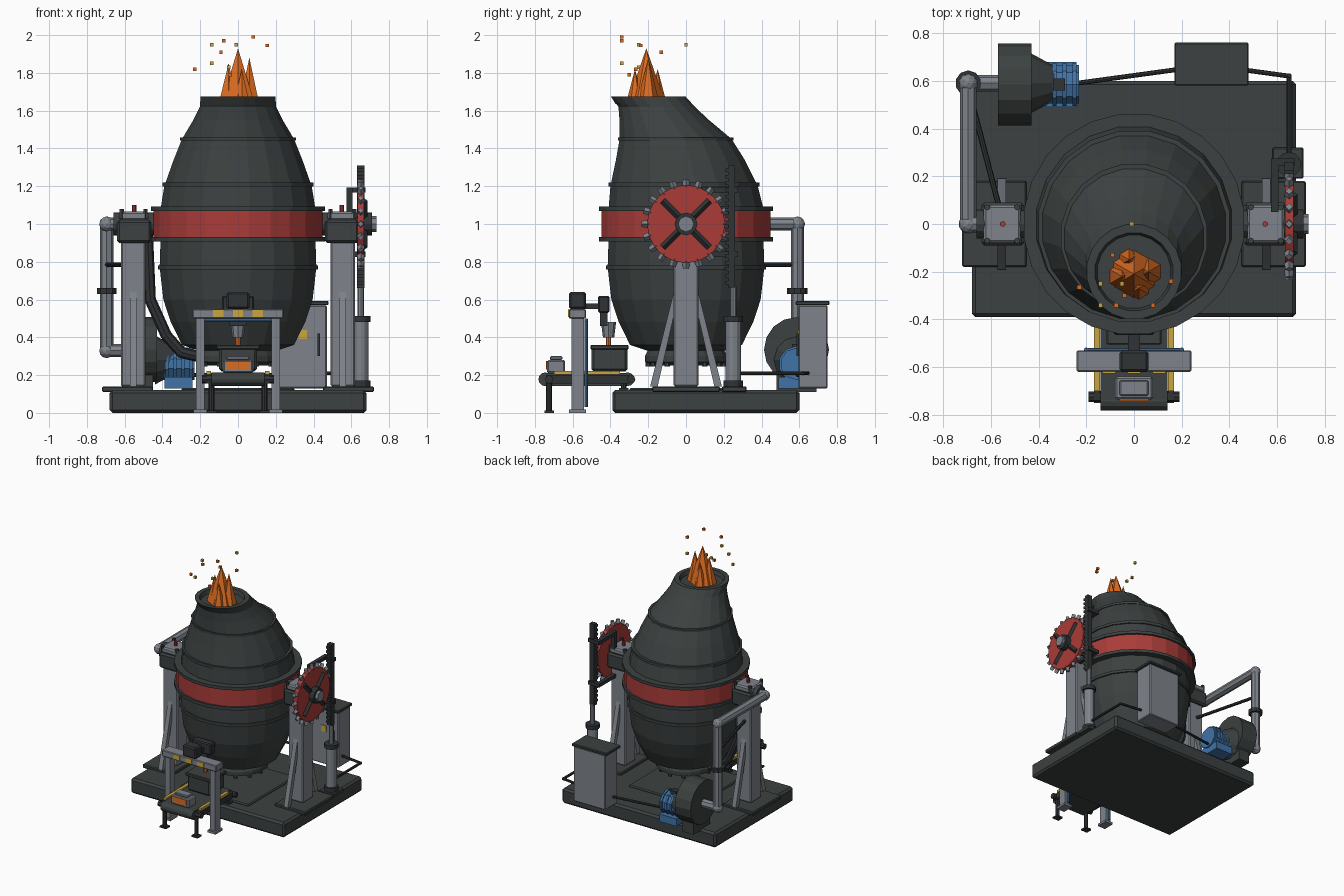
import bpy, bmesh, math
from mathutils import Vector

if "Cube" in bpy.data.objects:
    bpy.data.objects.remove(bpy.data.objects["Cube"])


def material(name, rgb):
    m = bpy.data.materials.new(name)
    m.use_nodes = True
    m.diffuse_color = (*rgb, 1)
    m.node_tree.nodes["Principled BSDF"].inputs["Base Color"].default_value = (*rgb, 1)
    return m


DARK = material("dark iron", (0.045, 0.053, 0.052))
BLACK = material("black steel", (0.03, 0.033, 0.036))
GREY = material("grey steel", (0.21, 0.23, 0.26))
RED = material("red paint", (0.4, 0.045, 0.04))
BLUE = material("blue paint", (0.05, 0.17, 0.39))
YELLOW = material("yellow paint", (0.58, 0.38, 0.05))
ORANGE = material("molten orange", (0.72, 0.15, 0.015))


def finish(name, bm, mat):
    bmesh.ops.recalc_face_normals(bm, faces=bm.faces)
    me = bpy.data.meshes.new(name)
    bm.to_mesh(me)
    bm.free()
    me.materials.append(mat)
    ob = bpy.data.objects.new(name, me)
    bpy.context.collection.objects.link(ob)
    return ob


def box(name, x, y, z, mat, bevel=0.0):
    """Box from (low, high) pairs."""
    bm = bmesh.new()
    bmesh.ops.create_cube(bm, size=1)
    for v in bm.verts:
        v.co = [(lo + hi) / 2 + c * (hi - lo) for c, (lo, hi) in zip(v.co, (x, y, z))]
    ob = finish(name, bm, mat)
    if bevel:
        mod = ob.modifiers.new("bevel", "BEVEL")
        mod.width, mod.segments = bevel, 1
    return ob


def rod(name, a, b, r, mat, n=8, r2=None):
    """Cylinder or cone between two points."""
    a, b = Vector(a), Vector(b)
    bm = bmesh.new()
    bmesh.ops.create_cone(bm, cap_ends=True, segments=n, radius1=r,
                          radius2=r if r2 is None else r2, depth=(b - a).length)
    rot = (b - a).to_track_quat('Z', 'Y')
    for v in bm.verts:
        v.co = rot @ v.co + (a + b) / 2
    return finish(name, bm, mat)


def pipe(name, pts, r, mat, elbow=1.15):
    for a, b in zip(pts, pts[1:]):
        rod(name, a, b, r, mat)
    for p in pts[1:-1]:
        bm = bmesh.new()
        bmesh.ops.create_icosphere(bm, subdivisions=2, radius=r * elbow)
        bmesh.ops.translate(bm, verts=bm.verts, vec=p)
        finish(name + "_elbow", bm, mat)


def loft(name, rings, mat, n=20):
    """Skin of round sections given as (height, y centre, radius)."""
    bm = bmesh.new()
    loops = []
    for z, cy, r in rings:
        loops.append([bm.verts.new((r * math.cos(t), cy + r * math.sin(t), z))
                      for t in (math.tau * (i + 0.5) / n for i in range(n))])
    for lo, hi in zip(loops, loops[1:]):
        for i in range(n):
            j = (i + 1) % n
            bm.faces.new((lo[i], lo[j], hi[j], hi[i]))
    bm.faces.new(loops[0])
    bm.faces.new(loops[-1])
    return finish(name, bm, mat)


# Base
box("base_slab", (-.68, .68), (-.39, .60), (0, .12), DARK, .015)
box("base_plate", (-.3, .3), (-.3, .3), (.11, .132), DARK, .008)

# Vessel with offset neck and hollow mouth
loft("vessel_shell", [(.33, 0, .21), (.36, 0, .30), (.48, 0, .36), (.6, 0, .40), (.77, 0, .42),
     (.92, 0, .415), (1.08, 0, .415), (1.2, -.01, .395), (1.34, -.03, .345), (1.45, -.055, .30),
     (1.55, -.115, .24), (1.62, -.155, .205), (1.675, -.2, .2), (1.675, -.2, .165),
     (1.63, -.2, .15)], DARK)
for z, cy, r, h in ((.77, 0, .43, .022), (1.21, -.01, .405, .022), (1.45, -.055, .31, .018)):
    loft("vessel_band", [(z - h / 2, cy, r), (z + h / 2, cy, r)], DARK)
loft("vessel_lip", [(1.635, -.175, .2), (1.675, -.2, .2), (1.675, -.2, .165), (1.645, -.2, .16)], DARK)
loft("red_belt", [(.92, 0, .45), (1.08, 0, .45)], RED, 24)
for z in (.92, 1.08):
    loft("belt_flange", [(z - .012, 0, .465), (z + .012, 0, .465)], DARK, 24)
loft("bottom_plate", [(.25, 0, .17), (.27, 0, .22), (.30, 0, .22), (.34, 0, .20)], DARK)
for i in range(12):
    t = math.tau * i / 12
    x, y = .2 * math.cos(t), .2 * math.sin(t)
    rod("bottom_bolt", (x, y, .245), (x, y, .31), .014, DARK, 6)

# Flames and sparks
for x, y, top, r in ((0, -.21, 1.93, .105), (.06, -.2, 1.88, .062),
                     (-.05, -.22, 1.85, .062), (.02, -.27, 1.82, .05), (-.02, -.15, 1.82, .05)):
    rod("flame", (x, y, 1.63), (x, y, top), r, ORANGE, 6, 0)
SPARKS = ((-.01, 0, 1.95), (.08, -.34, 1.99), (-.075, -.34, 1.97), (-.14, -.34, 1.85),
          (-.23, -.265, 1.82), (-.04, -.3, 1.79), (-.14, -.25, 1.95), (.155, -.24, 1.945),
          (-.09, -.13, 1.91), (-.05, -.25, 1.83))
for i, p in enumerate(SPARKS):
    box("spark", *[(c - .009, c + .009) for c in p], ORANGE if i % 3 else YELLOW)

# Mirrored trunnion stands
for s in (-1, 1):
    def sx(a, b):
        return tuple(sorted((s * a, s * b)))
    box("stand_foot", sx(.45, .72), (-.18, .18), (.11, .14), DARK, .006)
    box("stand_column", sx(.49, .62), (-.065, .065), (.14, .92), GREY, .008)
    box("bearing_block", sx(.46, .64), (-.09, .09), (.9, 1.02), DARK, .012)
    box("bearing_cap", sx(.475, .63), (-.08, .08), (1.02, 1.065), GREY, .01)
    rod("cap_button", (s * .55, 0, 1.06), (s * .55, 0, 1.1), .012, RED)
    rod("trunnion_shaft", (s * .4, 0, 1), (s * .66, 0, 1), .06, DARK, 12)
    for e in (-1, 1):
        bm = bmesh.new()
        prof = [(e * y, z) for y, z in ((.15, .14), (.19, .14), (.06, .66), (.04, .62))]
        face = bm.faces.new([bm.verts.new((s * .555 - .018, y, z)) for y, z in prof])
        ext = bmesh.ops.extrude_face_region(bm, geom=[face])["geom"]
        bmesh.ops.translate(bm, vec=(.036, 0, 0),
                            verts=[g for g in ext if isinstance(g, bmesh.types.BMVert)])
        finish("stand_brace", bm, GREY)
        for x in (.49, .615):
            rod("cap_bolt", (s * x, e * .07, 1.03), (s * x, e * .07, 1.08), .013, DARK, 6)

# Tilting gear
rod("gear_disc", (.632, 0, 1), (.668, 0, 1), .205, RED, 32)
for i in range(20):
    t = math.tau * i / 20
    d = Vector((0, math.cos(t), math.sin(t)))
    c = Vector((.65, 0, 1))
    rod("gear_tooth", c + d * .195, c + d * .235, .021, GREY, 4, .016)
for t in (.25, .75):
    d = Vector((0, math.cos(t * math.pi), math.sin(t * math.pi))) * .175
    rod("gear_spoke", Vector((.665, 0, 1)) - d, Vector((.665, 0, 1)) + d, .021, BLACK, 4)
rod("gear_hub", (.6, 0, 1), (.71, 0, 1), .06, BLACK, 12)
rod("hub_cap", (.71, 0, 1), (.732, 0, 1), .042, GREY)

# Rack and hydraulic cylinder
box("rack_bar", (.63, .67), (.225, .26), (.66, 1.31), BLACK)
for i in range(18):
    z = .69 + i * .035
    box("rack_tooth", (.63, .67), (.21, .23), (z - .009, z + .009), BLACK)
for z in (.84, 1.18):
    box("rack_guide", (.575, .675), (.245, .275), (z - .014, z + .014), BLACK)
    box("guide_arm", (.575, .605), (.05, .27), (z - .014, z + .014), BLACK)
box("guide_post", (.575, .605), (.05, .08), (1.03, 1.19), BLACK)
rod("piston_rod", (.65, .25, .48), (.65, .25, .67), .018, GREY)
rod("piston_cylinder", (.65, .25, .13), (.65, .25, .5), .04, GREY, 12)
for z in (.15, .49):
    rod("cylinder_collar", (.65, .25, z - .01), (.65, .25, z + .022), .052, BLACK, 12)
box("cylinder_foot", (.58, .71), (.19, .32), (.11, .14), DARK, .005)
pipe("hydraulic_line", [(.65, .27, .21), (.65, .62, .21), (.43, .65, .21)], .01, BLACK)

# Control cabinet
box("cabinet", (.19, .47), (.595, .75), (.13, .57), GREY, .006)
box("cabinet_lid", (.17, .48), (.58, .76), (.57, .592), DARK, .005)
box("cabinet_sign", (.32, .365), (.589, .596), (.39, .44), YELLOW)
box("cabinet_handle", (.42, .435), (.585, .596), (.3, .42), BLACK)
rod("power_cable", (-.24, .59, .2), (.2, .65, .2), .01, BLACK)

# Blower and motor
rod("blower_housing", (-.57, .585, .335), (-.43, .585, .335), .172, DARK, 16)
box("blower_foot", (-.55, -.45), (.48, .69), (.11, .2), DARK)
rod("blower_neck", (-.44, .59, .28), (-.33, .59, .28), .13, DARK, 12, .07)
rod("motor_body", (-.40, .585, .26), (-.23, .585, .26), .085, BLUE, 10)
for i in range(4):
    x = -.375 + i * .042
    rod("motor_fin", (x - .008, .585, .26), (x + .008, .585, .26), .095, BLUE, 10)
box("motor_foot", (-.39, -.24), (.49, .68), (.13, .19), BLUE)
box("motor_terminal", (-.34, -.29), (.56, .61), (.33, .365), BLACK)

# Air duct and lower hose
pipe("air_duct", [(-.55, .59, .33), (-.695, .59, .33), (-.695, .59, 1),
                  (-.695, 0, 1), (-.6, 0, 1)], .035, GREY)
rod("duct_flange", (-.695, .59, .63), (-.695, .59, .66), .054, BLACK, 10)
rod("duct_stay", (-.695, .57, .785), (-.56, .05, .785), .012, BLACK)
pipe("tuyere_hose", [(-.48, 0, .95), (-.465, 0, .6), (-.38, 0, .41), (-.3, 0, .32), (-.15, 0, .285)],
     .03, BLACK, 1)

# Gantry
for s in (-1, 1):
    box("gantry_post", (s * .2 - .022, s * .2 + .022), (-.607, -.54), (.01, .5), GREY)
    box("gantry_foot", (s * .2 - .035, s * .2 + .035), (-.62, -.53), (0, .018), GREY)
pipe("coolant_pipe", [(-.2, -.528, .03), (-.2, -.528, .49), (.2, -.528, .49), (.2, -.528, .03)],
     .009, BLUE)
box("gantry_beam", (-.24, .24), (-.62, -.53), (.5, .55), GREY, .005)
for x in (-.105, 0, .105):
    box("beam_stripe", (x - .027, x + .027), (-.626, -.618), (.507, .547), YELLOW)
box("gantry_motor", (-.06, .06), (-.62, -.53), (.55, .64), BLACK, .01)
box("sensor_head", (-.085, .085), (-.465, -.405), (.53, .62), BLACK, .008)
box("sensor_arm", (-.025, .025), (-.55, -.44), (.55, .58), BLACK)
box("sensor_column", (-.045, .045), (-.455, -.415), (.46, .54), BLACK)
rod("pour_nozzle", (0, -.41, .48), (0, -.41, .4), .04, GREY, 8, .03)
rod("metal_stream", (0, -.41, .42), (0, -.41, .33), .014, ORANGE)

# Ladle, mould and conveyor
box("ladle", (-.1, .1), (-.5, -.31), (.22, .355), DARK, .012)
box("ladle_rim", (-.115, .115), (-.505, -.305), (.335, .36), DARK, .005)
box("ingot_mould", (-.08, .08), (-.735, -.64), (.21, .28), GREY, .008)
box("mould_top", (-.06, .06), (-.72, -.655), (.28, .3), GREY, .005)
box("ingot_glow", (-.06, .06), (-.742, -.734), (.23, .275), ORANGE)
box("conveyor_bed", (-.14, .14), (-.745, -.31), (.143, .212), DARK)
for y in (-.745, -.31):
    rod("conveyor_drum", (-.14, y, .178), (.14, y, .178), .0365, DARK, 12)
    rod("drum_axle", (-.19, y + .02, .178), (.19, y + .02, .178), .022, BLACK)
for s in (-1, 1):
    box("conveyor_frame", (s * .155 - .012, s * .155 + .012), (-.74, -.3), (.155, .2), BLACK)
    box("guard_rail", (s * .155 - .012, s * .155 + .012), (-.7, -.35), (.203, .222), YELLOW)
    for y, floor in ((-.725, 0), (-.33, .12)):
        rod("conveyor_leg", (s * .14, y, floor), (s * .14, y, .17), .015, BLACK)
        box("leg_foot", (s * .14 - .028, s * .14 + .028), (y - .025, y + .025),
            (floor, floor + .012), BLACK)
